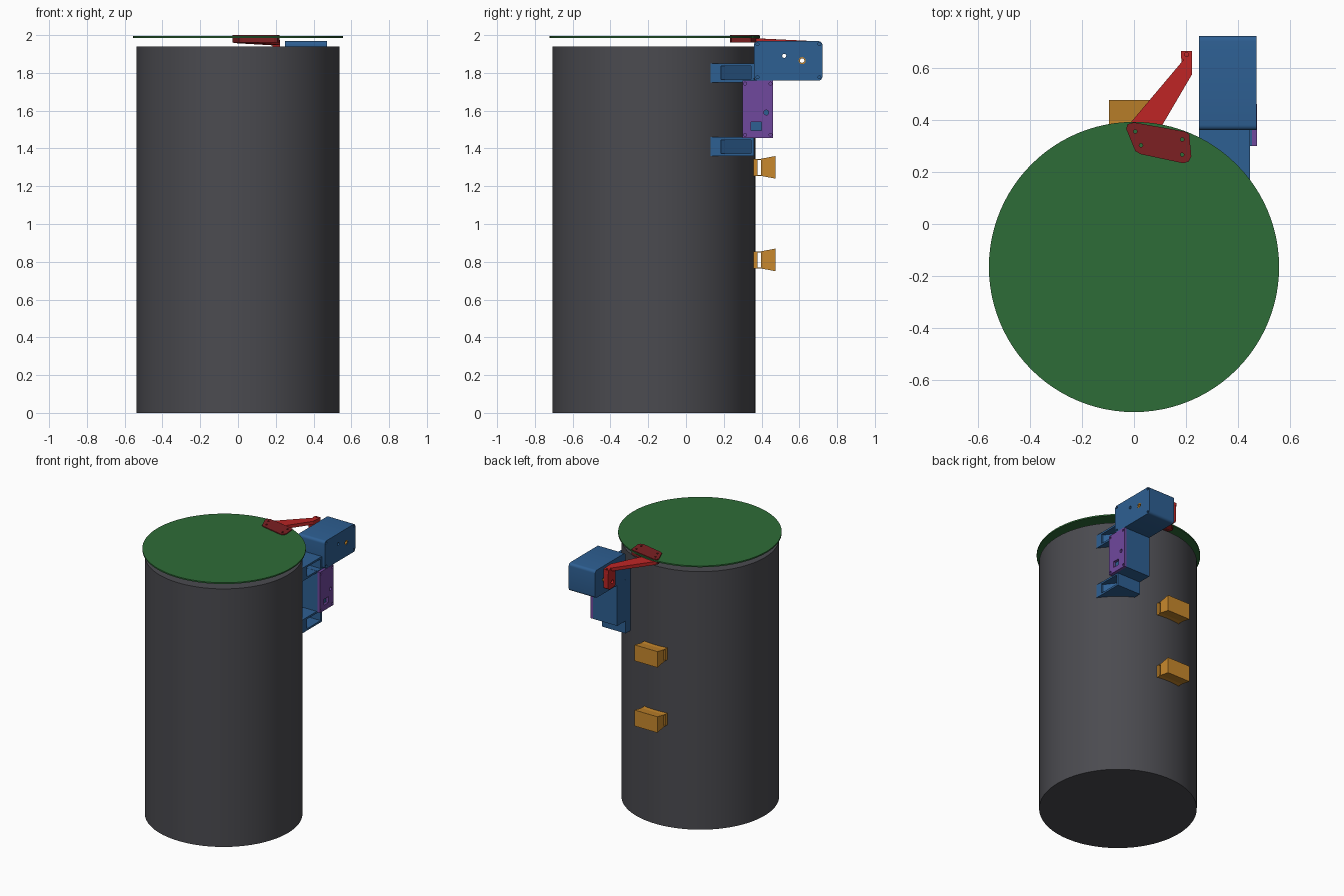
import bpy, bmesh, math
from mathutils import Vector

if "Cube" in bpy.data.objects:
    bpy.data.objects.remove(bpy.data.objects["Cube"], do_unlink=True)


def material(name, r, g, b):
    m = bpy.data.materials.new(name)
    m.use_nodes = True
    m.diffuse_color = (r, g, b, 1)
    node = next(n for n in m.node_tree.nodes if n.type == "BSDF_PRINCIPLED")
    node.inputs["Base Color"].default_value = (r, g, b, 1)
    node.inputs["Roughness"].default_value = 0.6
    return m


GREY = material("charcoal grey", 0.07, 0.07, 0.08)
GREEN = material("lid green", 0.027, 0.15, 0.038)
BLUE = material("housing blue", 0.027, 0.115, 0.29)
PURPLE = material("cover purple", 0.16, 0.065, 0.34)
RED = material("arm red", 0.50, 0.018, 0.018)
DARK_RED = material("clamp dark red", 0.20, 0.014, 0.016)
ORANGE = material("mount orange", 0.58, 0.25, 0.026)

CENTRE_Y, RADIUS = -0.17, 0.537


def prism(name, points, axis, low, high, mat):
    """Extrude a flat outline along x (outline in y,z) or z (outline in x,y)."""
    place = (lambda p, h: (h, *p)) if axis == "x" else (lambda p, h: (*p, h))
    bm = bmesh.new()
    face = bm.faces.new([bm.verts.new(place(p, low)) for p in points])
    moved = bmesh.ops.extrude_face_region(bm, geom=[face])["geom"]
    shift = Vector(place((0, 0), high - low))
    bmesh.ops.translate(bm, vec=shift, verts=[v for v in moved if isinstance(v, bmesh.types.BMVert)])
    bmesh.ops.recalc_face_normals(bm, faces=bm.faces)
    mesh = bpy.data.meshes.new(name)
    bm.to_mesh(mesh)
    bm.free()
    obj = bpy.data.objects.new(name, mesh)
    bpy.context.collection.objects.link(obj)
    mesh.materials.append(mat)
    return obj


def circle(cx, cy, r, n=20):
    return [(cx + r * math.cos(math.tau * i / n), cy + r * math.sin(math.tau * i / n)) for i in range(n)]


def rect(a0, a1, b0, b1):
    return [(a0, b0), (a1, b0), (a1, b1), (a0, b1)]


def rounded(a0, a1, b0, b1, r, n=5):
    corners = [(a1 - r, b1 - r), (a0 + r, b1 - r), (a0 + r, b0 + r), (a1 - r, b0 + r)]
    return [(x + r * math.cos(t), y + r * math.sin(t))
            for k, (x, y) in enumerate(corners)
            for t in [math.pi / 2 * (k + i / n) for i in range(n + 1)]]


def cut(obj, *cutters):
    bpy.context.view_layer.objects.active = obj
    for c in cutters:
        c.hide_render = True
        mod = obj.modifiers.new("cut", "BOOLEAN")
        mod.operation, mod.solver, mod.object = "DIFFERENCE", "EXACT", c
        bpy.ops.object.modifier_apply(modifier=mod.name)
        bpy.data.objects.remove(c, do_unlink=True)


def smooth(obj):
    bpy.ops.object.select_all(action="DESELECT")
    obj.select_set(True)
    bpy.context.view_layer.objects.active = obj
    bpy.ops.object.shade_smooth_by_angle(angle=math.radians(30))


def holes(obj, places, r, axis, low, high, mat):
    cut(obj, *[prism("cutter", circle(*p, r, 12), axis, low, high, mat) for p in places])


# Barrel and the lid floating above it
smooth(prism("barrel", circle(0, CENTRE_Y, RADIUS, 96), "z", 0, 1.94, GREY))
smooth(prism("lid", circle(0, -0.165, 0.557, 96), "z", 1.984, 1.994, GREEN))

# Two strap mounts on the back: curved base, open slot, flared block
for label, z in (("upper", 1.30), ("lower", 0.81)):
    outline = [(0.345, z - 0.045), (0.395, z - 0.045), (0.475, z - 0.06),
               (0.475, z + 0.06), (0.395, z + 0.045), (0.345, z + 0.045)]
    mount = prism(label + "_strap_mount", outline, "x", -0.095, 0.095, ORANGE)
    cut(mount, prism("cutter", rect(0.378, 0.396, z - 0.04, z + 0.04), "x", -0.2, 0.2, ORANGE))

# Saddle pads that hug the barrel, hollowed from the side
arc = []
for i in range(13):
    x = 0.25 + 0.195 * i / 12
    arc.append((x, CENTRE_Y + math.sqrt((RADIUS - 0.002) ** 2 - x * x)))
for label, z in (("upper", 1.80), ("lower", 1.41)):
    pad = prism(label + "_saddle_pad", arc + [(0.445, 0.36), (0.25, 0.36)], "z", z - 0.05, z + 0.05, BLUE)
    pocket = [(0.43, 0.185), (0.5, 0.185), (0.5, 0.345), (0.31, 0.345)]
    cut(pad, prism("cutter", pocket, "z", z - 0.036, z + 0.036, BLUE))

# Electronics body with its purple side cover
prism("electronics_body", rect(0.30, 0.46, 1.455, 1.765), "x", 0.25, 0.452, BLUE)
cover = prism("side_cover", rect(0.30, 0.46, 1.455, 1.76), "x", 0.452, 0.472, PURPLE)
cut(cover, prism("cutter", rect(0.345, 0.40, 1.495, 1.54), "x", 0.4, 0.5, PURPLE))
holes(cover, [(y, z) for y in (0.313, 0.447) for z in (1.472, 1.743)], 0.008, "x", 0.456, 0.5, PURPLE)
holes(cover, [(0.425, 1.59)], 0.013, "x", 0.4, 0.5, PURPLE)

# Upper housing with rounded edges, corner screw holes and two through holes
housing = prism("sensor_housing", rounded(0.36, 0.722, 1.76, 1.968, 0.02), "x", 0.25, 0.47, BLUE)
holes(housing, [(y, z) for y in (0.378, 0.706) for z in (1.777, 1.952)], 0.008, "x", 0.455, 0.5, BLUE)
holes(housing, [(0.52, 1.89)], 0.011, "x", 0.2, 0.5, BLUE)
holes(housing, [(0.615, 1.865)], 0.019, "x", 0.2, 0.5, BLUE)
smooth(housing)
bushing = prism("bushing", circle(0.615, 1.865, 0.0195), "x", 0.255, 0.468, ORANGE)
holes(bushing, [(0.615, 1.865)], 0.012, "x", 0.2, 0.5, ORANGE)

# Clamp plate on the lid
outline = [(-0.03, 0.365), (-0.025, 0.383), (0, 0.39), (0.195, 0.355), (0.212, 0.345),
           (0.22, 0.26), (0.21, 0.24), (0.19, 0.233), (0.025, 0.268), (0.005, 0.28)]
clamp = prism("lid_clamp", outline, "z", 1.96, 2.0, DARK_RED)
holes(clamp, [(0.005, 0.355), (0.027, 0.302), (0.185, 0.325), (0.185, 0.266)], 0.007, "z", 1.9, 2.1, DARK_RED)

# Tapered arm sloping down to a hanging tab
arm = prism("lid_arm", [(-0.025, 0.375), (0.19, 0.63), (0.18, 0.635), (0.18, 0.664),
                        (0.223, 0.664), (0.223, 0.575), (0.10, 0.365)], "z", 1.958, 1.983, RED)
for v in arm.data.vertices:
    v.co.z -= 0.05 * max(0, v.co.y - 0.38)
holes(arm, [(0.202, 0.65)], 0.008, "z", 1.9, 2.1, RED)
tab = prism("arm_tab", rounded(0.578, 0.664, 1.82, 1.955, 0.015), "x", 0.182, 0.223, RED)
holes(tab, [(0.615, 1.865)], 0.014, "x", 0.1, 0.3, RED)
